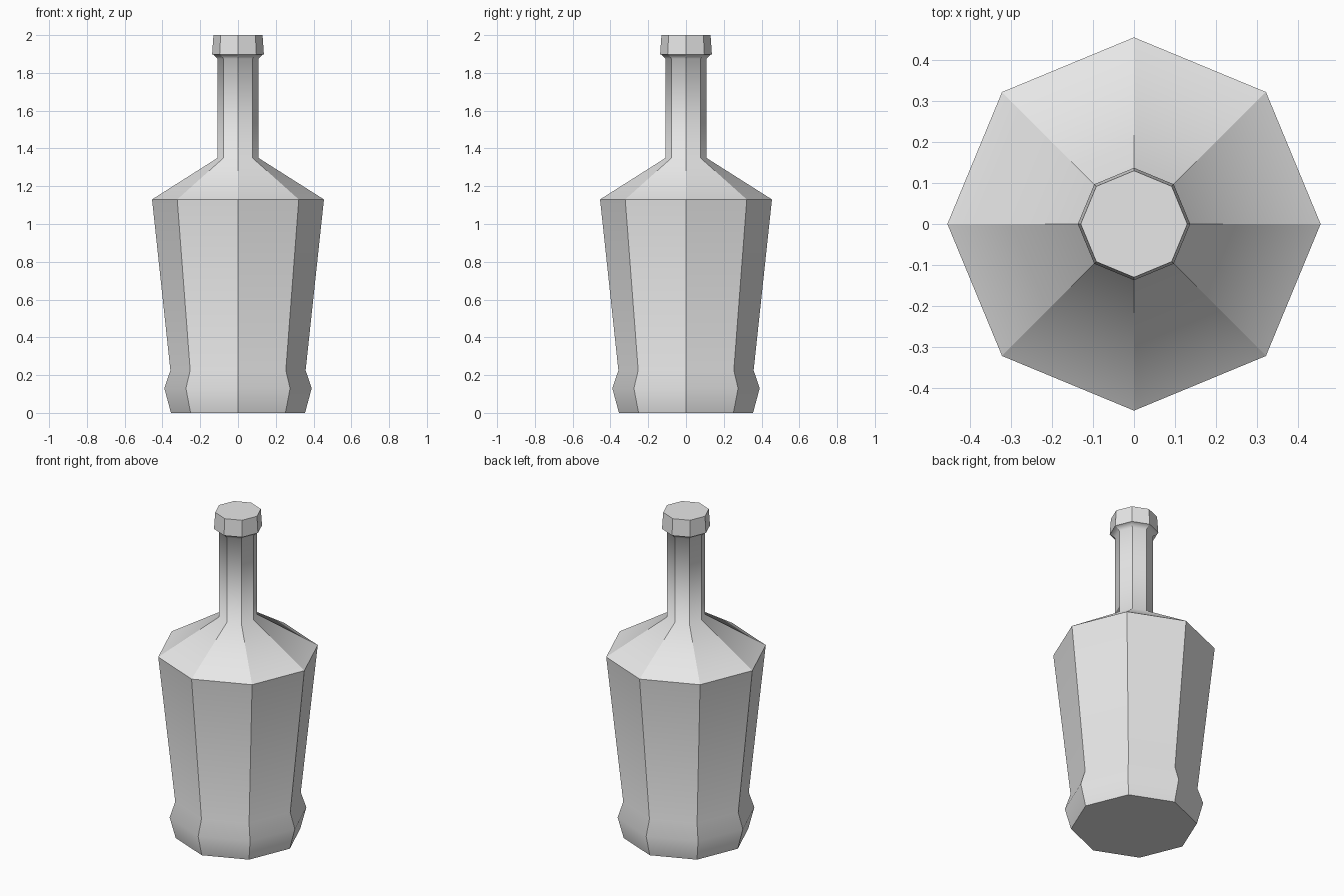
import bpy
import bmesh
from math import cos, sin, tau

cube = bpy.data.objects.get("Cube")
if cube:
    bpy.data.objects.remove(cube, do_unlink=True)

SIDES = 8

glass = bpy.data.materials.new("light_grey")
glass.use_nodes = True
grey = (0.8, 0.8, 0.8, 1.0)
glass.diffuse_color = grey
glass.node_tree.nodes["Principled BSDF"].inputs["Base Color"].default_value = grey


def lathe(name, profile, crease_rings):
    """Spin (radius, height) points into a closed octagonal solid."""
    bm = bmesh.new()
    rings = []
    for radius, z in profile:
        rings.append([bm.verts.new((radius * cos(tau * i / SIDES),
                                    radius * sin(tau * i / SIDES), z))
                      for i in range(SIDES)])
    for low, high in zip(rings, rings[1:]):
        for i in range(SIDES):
            j = (i + 1) % SIDES
            bm.faces.new((low[i], low[j], high[j], high[i]))
    bm.faces.new(reversed(rings[0]))
    bm.faces.new(rings[-1])
    bmesh.ops.recalc_face_normals(bm, faces=bm.faces)
    for face in bm.faces:
        face.smooth = True

    # Lengthwise edges and chosen rings stay crisp; other rings shade softly
    creases = [profile[k][1] for k in crease_rings]
    for edge in bm.edges:
        a, b = (v.co.z for v in edge.verts)
        level = abs(a - b) < 1e-5
        edge.smooth = level and not any(abs(a - z) < 1e-5 for z in creases)

    mesh = bpy.data.meshes.new(name)
    bm.to_mesh(mesh)
    bm.free()
    mesh.materials.append(glass)
    obj = bpy.data.objects.new(name, mesh)
    bpy.context.collection.objects.link(obj)
    return obj


# Bottle: foot bulge, tapered body, shoulder, neck, lip with flat top
lathe("bottle", [
    (0.355, 0.0),
    (0.39, 0.13),
    (0.358, 0.225),
    (0.455, 1.13),
    (0.108, 1.35),
    (0.108, 1.875),
    (0.13, 1.896),
    (0.137, 1.898),
    (0.13, 2.0),
], crease_rings=(0, 3, 7, 8))
